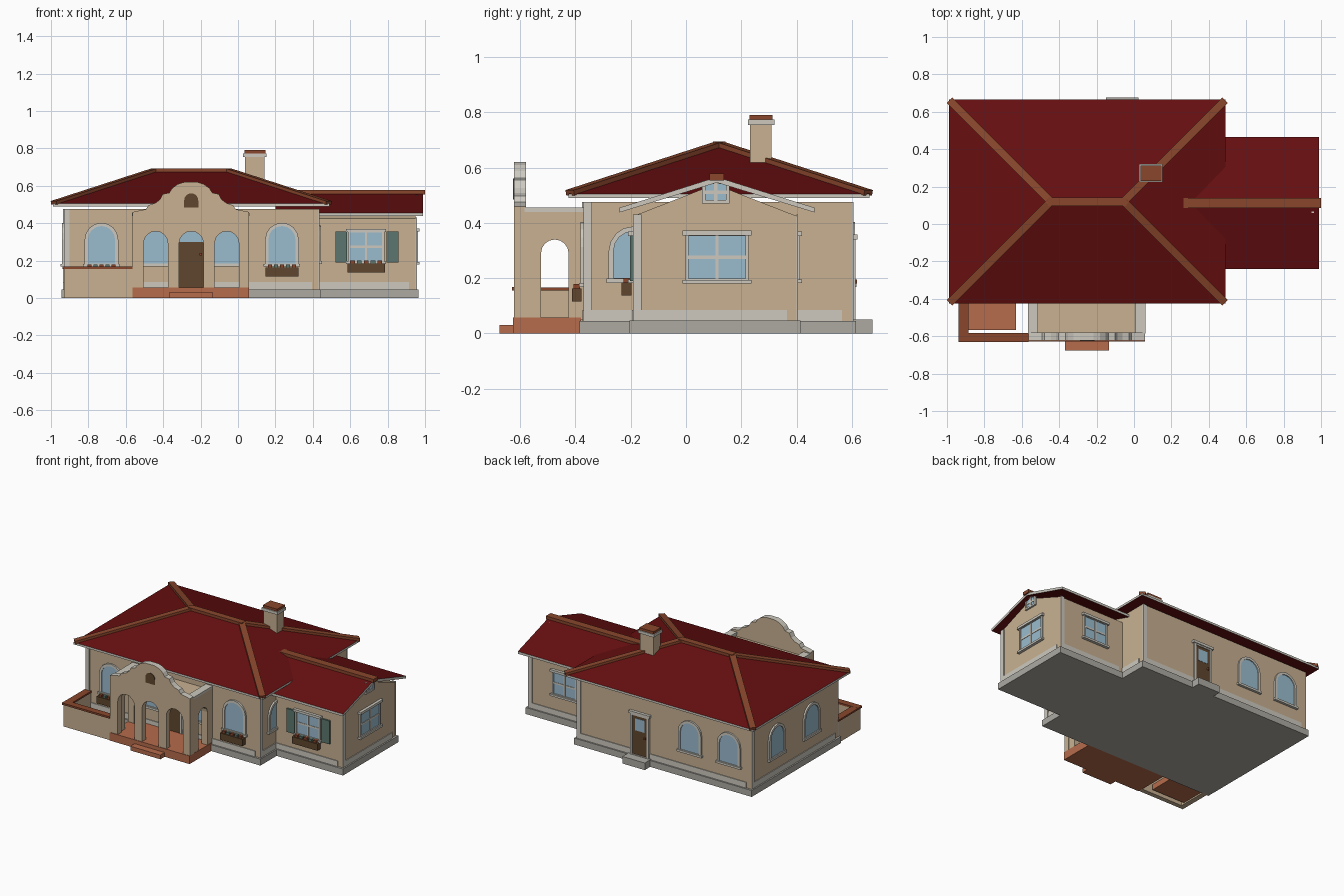
import bpy, bmesh, math
from mathutils import Matrix, Vector

if "Cube" in bpy.data.objects:
    bpy.data.objects.remove(bpy.data.objects["Cube"])


def material(name, r, g, b):
    lin = [((c / 255 + 0.055) / 1.055) ** 2.4 for c in (r, g, b)] + [1]
    m = bpy.data.materials.new(name)
    m.use_nodes = True
    m.diffuse_color = lin
    m.node_tree.nodes["Principled BSDF"].inputs["Base Color"].default_value = lin
    return m


ROOF = material("roof_red", 102, 14, 16)
WALL = material("stucco_tan", 200, 177, 146)
TRIM = material("trim_pale", 205, 201, 191)
STONE = material("stone_grey", 173, 170, 162)
CLAY = material("clay_brown", 136, 70, 44)
TILE = material("terracotta", 182, 108, 76)
WOOD = material("dark_wood", 96, 70, 46)
GLASS = material("glass_blue", 154, 188, 207)
GREEN = material("shutter_green", 92, 118, 110)


def add(name, mesh, *mats):
    ob = bpy.data.objects.new(name, mesh)
    for m in mats:
        mesh.materials.append(m)
    bpy.context.collection.objects.link(ob)
    return ob


def box(name, x0, x1, y0, y1, z0, z1, mat):
    bm = bmesh.new()
    bmesh.ops.create_cube(bm, size=1)
    for v in bm.verts:
        v.co = ((x0 + x1) / 2 + v.co.x * (x1 - x0), (y0 + y1) / 2 + v.co.y * (y1 - y0),
                (z0 + z1) / 2 + v.co.z * (z1 - z0))
    me = bpy.data.meshes.new(name)
    bm.to_mesh(me)
    return add(name, me, mat)


def beam(name, p, q, width, height, mat):
    p, q = Vector(p), Vector(q)
    ob = box(name, 0, (q - p).length, -width / 2, width / 2, -height / 2, height / 2, mat)
    x = (q - p).normalized()
    y = Vector((0, 0, 1)).cross(x).normalized()
    ob.data.transform(Matrix.Translation(p) @ Matrix((x, y, x.cross(y))).transposed().to_4x4())


TURN = {"front": 0, "right": 90, "back": 180, "left": 270}


def panel(name, side, plane, outlines, depth, mat, *more):
    """Extrude outlines (later ones are holes) outward from a facade plane."""
    cu = bpy.data.curves.new(name, "CURVE")
    cu.dimensions, cu.fill_mode, cu.extrude = "2D", "BOTH", depth / 2
    for pts in outlines:
        sp = cu.splines.new("POLY")
        sp.points.add(len(pts) - 1)
        for p, (u, v) in zip(sp.points, pts):
            p.co = (u, v, 0, 1)
        sp.use_cyclic_u = True
    tmp = bpy.data.objects.new(name, cu)
    bpy.context.collection.objects.link(tmp)
    me = bpy.data.meshes.new_from_object(tmp.evaluated_get(bpy.context.evaluated_depsgraph_get()))
    bpy.data.objects.remove(tmp)
    me.transform(Matrix.Rotation(math.radians(TURN[side]), 4, "Z")
                 @ Matrix.Translation((0, -plane - depth / 2, 0)) @ Matrix.Rotation(math.pi / 2, 4, "X"))
    bm = bmesh.new()
    bm.from_mesh(me)
    bmesh.ops.remove_doubles(bm, verts=bm.verts, dist=1e-5)
    bmesh.ops.recalc_face_normals(bm, faces=bm.faces)
    for f in bm.faces:
        f.smooth = False
        f.material_index = 0
    bm.to_mesh(me)
    me.materials.clear()
    return add(name, me, mat, *more)


def rect(u, w, z0, z1):
    return [(u - w / 2, z0), (u + w / 2, z0), (u + w / 2, z1), (u - w / 2, z1)]


def arch(u, w, z0, z1, n=8):
    r = w / 2
    return [(u - r, z0), (u + r, z0)] + [
        (u + r * math.cos(math.pi * i / n), z1 - r + r * math.sin(math.pi * i / n)) for i in range(n + 1)]


def arch_window(side, plane, u, z0=0.18, z1=0.385, w=0.145):
    panel("arched_glass", side, plane, [arch(u, w, z0, z1)], 0.006, GLASS)
    panel("arched_frame", side, plane, [arch(u, w + 0.035, z0, z1 + 0.0175), arch(u, w, z0 + 0.005, z1)], 0.012, TRIM)
    panel("window_sill", side, plane, [rect(u, w + 0.05, z0 - 0.012, z0 + 0.003)], 0.018, TRIM)


def cross_window(side, plane, u, w, z0, z1):
    mid, t = (z0 + z1) / 2, 0.012
    panel("window_glass", side, plane, [rect(u, w, z0, z1)], 0.005, GLASS)
    panel("window_frame", side, plane, [rect(u, w + 2 * t, z0 - t, z1 + t), rect(u, w, z0, z1)], 0.012, TRIM)
    panel("upright_bar", side, plane, [rect(u, t, z0, z1)], 0.009, TRIM)
    panel("cross_bar", side, plane, [rect(u, w, mid - t / 2, mid + t / 2)], 0.008, TRIM)


def sills(side, plane, u, w, z0, z1):
    panel("lintel", side, plane, [rect(u, w + 0.045, z1, z1 + 0.017)], 0.02, TRIM)
    panel("sill", side, plane, [rect(u, w + 0.045, z0 - 0.014, z0)], 0.02, TRIM)


def flower_box(u, plane, w, z):
    panel("flower_box", "front", plane + 0.008, [rect(u, w, z, z + 0.048)], 0.035, WOOD)
    for i, m in enumerate((CLAY, GREEN, CLAY, GREEN, CLAY)):
        panel("flowers", "front", plane + 0.013, [rect(u + (i - 2) * w / 5.5, w / 8, z + 0.045, z + 0.064)], 0.024, m)


# Bases, main walls and back step
box("main_base", -0.945, 0.445, -0.385, 0.615, 0, 0.045, STONE)
box("wing_base", 0.4, 0.965, -0.205, 0.415, 0, 0.046, STONE)
box("back_step", -0.15, 0.025, 0.6, 0.675, 0, 0.05, STONE)
box("main_walls", -0.93, 0.43, -0.37, 0.6, 0.04, 0.475, WALL)
panel("wing_walls", "right", 0.4, [[(-0.19, 0.04), (0.4, 0.04), (0.4, 0.425), (0.105, 0.54), (-0.19, 0.425)]], 0.55, WALL)

# Corner strips and skirting bands: side, plane, start, end, strip height
for side, plane, a, b, top in (("front", 0.37, -0.93, 0.43, 0.475), ("right", 0.43, -0.37, 0.6, 0.475),
                               ("back", 0.6, -0.43, 0.93, 0.475), ("left", 0.93, -0.6, 0.37, 0.475),
                               ("right", 0.95, -0.19, 0.4, 0.43), ("front", 0.19, 0.43, 0.95, 0),
                               ("back", 0.4, -0.95, -0.43, 0.43)):
    if top:
        panel("corner_strip", side, plane, [rect(a + 0.014, 0.03, 0.045, top)], 0.006, TRIM)
    panel("skirting_band", side, plane, [rect((a + b - 0.035) / 2, b - a - 0.035, 0.045, 0.085)], 0.005, TRIM)

# Hipped main roof, with pale eave edges
bm = bmesh.new()
rings = [[bm.verts.new((x, y, z)) for x, y in ((-0.99, -0.425), (0.49, -0.425), (0.49, 0.665), (-0.99, 0.665))]
         for z in (0.49, 0.505)]
low, eave = rings
w, e = bm.verts.new((-0.445, 0.12, 0.682)), bm.verts.new((-0.055, 0.12, 0.682))
bm.faces.new(low)
for i in range(4):
    bm.faces.new((low[i], low[i - 1], eave[i - 1], eave[i])).material_index = 1
for f in ((eave[0], eave[1], e, w), (eave[1], eave[2], e), (eave[2], eave[3], w, e), (eave[3], eave[0], w)):
    bm.faces.new(f)
bmesh.ops.recalc_face_normals(bm, faces=bm.faces)
me = bpy.data.meshes.new("main_roof")
bm.to_mesh(me)
add("main_roof", me, ROOF, TRIM)
beam("main_ridge", (-0.46, 0.12, 0.684), (-0.04, 0.12, 0.684), 0.045, 0.02, CLAY)
for y in (-0.42, 0.66):
    beam("hip_ridge", (-0.985, y, 0.509), (-0.445, 0.12, 0.684), 0.042, 0.02, CLAY)
    beam("hip_ridge", (0.485, y, 0.509), (-0.055, 0.12, 0.684), 0.042, 0.02, CLAY)

# Gabled wing roof, pale on its cut edges
wing = panel("wing_roof", "right", 0.2, [[(-0.24, 0.438), (0.112, 0.546), (0.465, 0.438), (0.465, 0.455),
                                          (0.112, 0.566), (-0.24, 0.455)]], 0.79, ROOF, TRIM)
for p in wing.data.polygons:
    p.material_index = int(abs(p.normal.z) < 0.2)
box("wing_ridge", 0.26, 1.0, 0.085, 0.138, 0.554, 0.578, CLAY)

# Chimney
box("chimney_stack", 0.037, 0.142, 0.232, 0.31, 0.5, 0.756, WALL)
box("chimney_collar", 0.028, 0.152, 0.224, 0.32, 0.754, 0.774, TRIM)
box("chimney_cap", 0.034, 0.146, 0.23, 0.314, 0.774, 0.791, CLAY)

# Porch floor, step and roof deck
box("porch_floor", -0.565, 0.06, -0.627, -0.38, 0, 0.057, TILE)
box("porch_step", -0.37, -0.135, -0.675, -0.62, 0, 0.03, TILE)
box("porch_deck", -0.54, 0.04, -0.6, -0.36, 0.4, 0.425, WALL)

# Porch front with three arches and a curved parapet
half = [(0.312, 0.05), (0.312, 0.46), (0.24, 0.475), (0.225, 0.497), (0.19, 0.508), (0.165, 0.527), (0.15, 0.556),
        (0.115, 0.563), (0.1, 0.587), (0.07, 0.609), (0.035, 0.62)]
outline = [(-0.2525 + u, z) for u, z in half] + [(-0.2525 - u, z) for u, z in reversed(half)]
front = panel("porch_front", "front", 0.58, [outline] + [arch(u, 0.13, 0.056, 0.357) for u in (-0.44, -0.25, -0.06)],
              0.043, WALL, TRIM)
for p in front.data.polygons:
    p.material_index = int(p.center.z > 0.44 and abs(p.normal.y) < 0.5)
panel("parapet_niche", "front", 0.622, [arch(-0.25, 0.075, 0.485, 0.56)], 0.004, WOOD)
for x in (-0.563, 0.01):
    panel("porch_side", "right", x, [rect(-0.485, 0.25, 0.05, 0.442), arch(-0.475, 0.1, 0.056, 0.34)], 0.048, WALL)
    box("porch_side_cap", x - 0.003, x + 0.051, -0.585, -0.37, 0.44, 0.455, TRIM)

# Terrace
box("terrace_front_wall", -0.93, -0.563, -0.622, -0.59, 0, 0.157, WALL)
box("terrace_side_wall", -0.93, -0.893, -0.622, -0.37, 0, 0.157, WALL)
box("terrace_floor", -0.9, -0.632, -0.568, -0.38, 0.01, 0.05, TILE)
box("terrace_front_cap", -0.938, -0.565, -0.63, -0.583, 0.155, 0.168, CLAY)
box("terrace_side_cap", -0.938, -0.886, -0.6, -0.37, 0.155, 0.167, CLAY)

# Arched windows
for u in (-0.73, -0.44, -0.06, 0.235):
    arch_window("front", 0.37, u)
arch_window("right", 0.43, -0.19, 0.195, 0.37)
for side, plane, us in (("back", 0.6, (0.455, 0.76)), ("left", 0.93, (-0.32, 0.07))):
    for u in us:
        arch_window(side, plane, u)

# Square windows on the wing
for side, plane, u, w, z0, z1 in (("front", 0.19, 0.685, 0.17, 0.2, 0.35), ("back", 0.4, -0.665, 0.17, 0.2, 0.35),
                                  ("right", 0.95, 0.112, 0.205, 0.198, 0.353)):
    cross_window(side, plane, u, w, z0, z1)
    sills(side, plane, u, w, z0 - 0.004, z1 + 0.002)
cross_window("right", 0.95, 0.108, 0.075, 0.482, 0.54)
for u in (0.552, 0.825):
    panel("shutter", "front", 0.19, [rect(u, 0.064, 0.19, 0.355)], 0.012, GREEN)

# Flower boxes
flower_box(0.235, 0.37, 0.175, 0.115)
flower_box(-0.73, 0.37, 0.175, 0.115)
flower_box(0.685, 0.19, 0.2, 0.137)

# Front door with arched transom
panel("front_door_frame", "front", 0.37, [arch(-0.25, 0.155, 0.05, 0.37), arch(-0.25, 0.13, 0.056, 0.357)], 0.014, TRIM)
panel("front_transom", "front", 0.37, [arch(-0.25, 0.13, 0.29, 0.357)], 0.006, GLASS)
panel("front_door", "front", 0.37, [rect(-0.25, 0.13, 0.055, 0.3)], 0.009, WOOD)
panel("front_handle", "front", 0.375, [rect(-0.2, 0.014, 0.228, 0.242)], 0.015, CLAY)

# Back door with glazed upper panel
panel("back_door_frame", "back", 0.6, [rect(0.065, 0.145, 0.05, 0.345), rect(0.065, 0.115, 0.055, 0.33)], 0.014, TRIM)
panel("back_lintel", "back", 0.6, [rect(0.065, 0.165, 0.34, 0.358)], 0.02, TRIM)
panel("back_door", "back", 0.6, [rect(0.065, 0.115, 0.05, 0.33)], 0.008, WOOD)
panel("back_door_glass", "back", 0.606, [rect(0.065, 0.075, 0.225, 0.31)], 0.004, GLASS)
panel("back_handle", "back", 0.605, [rect(0.108, 0.012, 0.18, 0.195)], 0.014, CLAY)
